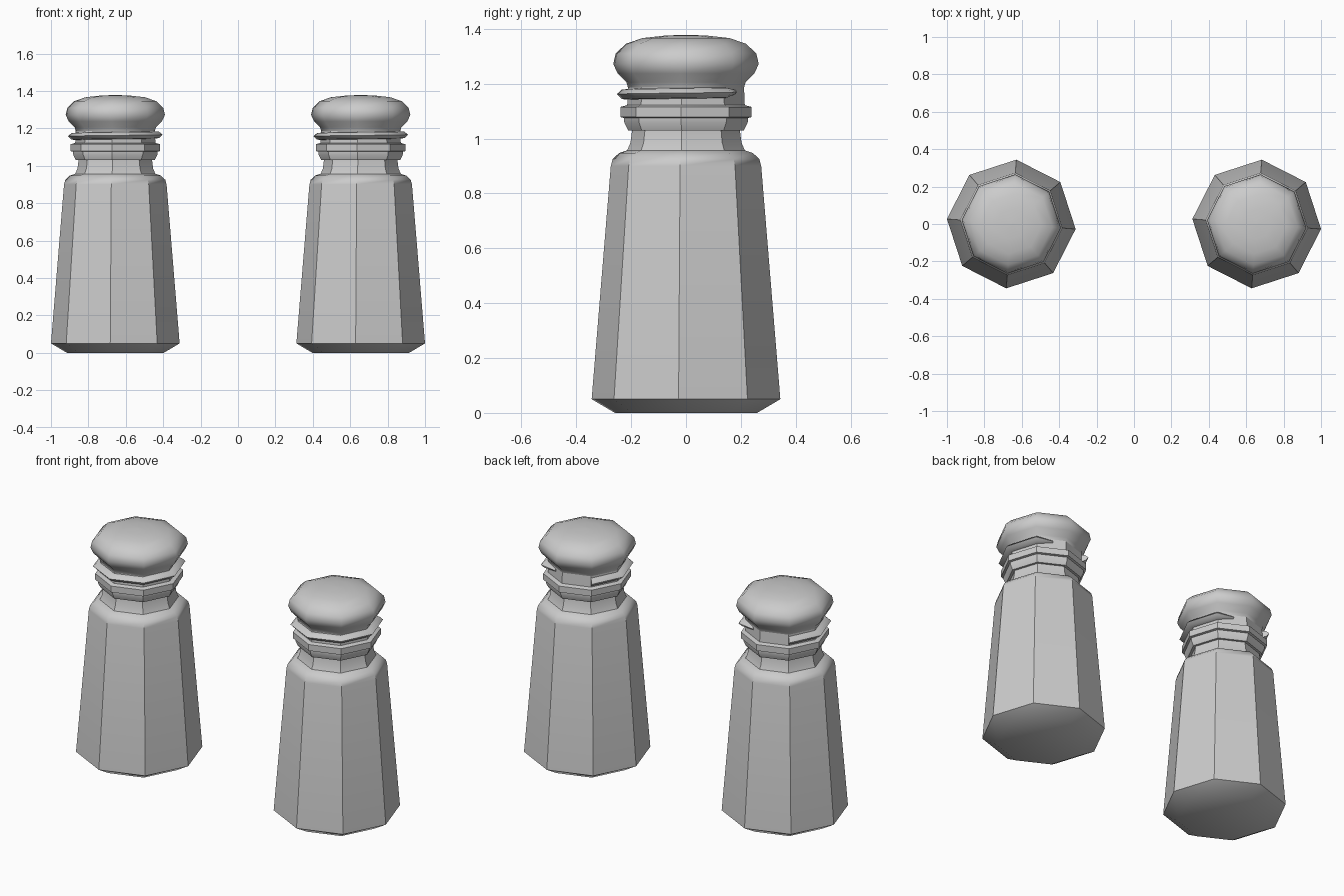
import bpy, bmesh, math

if "Cube" in bpy.data.objects:
    bpy.data.objects.remove(bpy.data.objects["Cube"])

SIDES = 8
TURN = math.radians(-4.5)      # slight twist of the octagons
CENTRE = 0.656

grey = bpy.data.materials.new("light grey")
grey.diffuse_color = (0.6, 0.6, 0.6, 1)
grey.use_nodes = True
grey.node_tree.nodes["Principled BSDF"].inputs["Base Color"].default_value = grey.diffuse_color


def finish(bm, name, x, angle):
    bmesh.ops.recalc_face_normals(bm, faces=bm.faces)
    me = bpy.data.meshes.new(name)
    bm.to_mesh(me)
    bm.free()
    me.materials.append(grey)
    for p in me.polygons:
        p.use_smooth = True
    me.set_sharp_from_angle(angle=math.radians(angle))
    ob = bpy.data.objects.new(name, me)
    ob.location.x = x
    bpy.context.collection.objects.link(ob)


def lathe(name, x, profile, angle):
    """Octagonal turned solid from (radius, height) pairs, capped at both ends."""
    bm = bmesh.new()
    rings = []
    for r, z in profile:
        rings.append([bm.verts.new((r * math.cos(TURN + i * math.tau / SIDES),
                                    r * math.sin(TURN + i * math.tau / SIDES), z))
                      for i in range(SIDES)])
    for a, b in zip(rings, rings[1:]):
        for i in range(SIDES):
            j = (i + 1) % SIDES
            bm.faces.new((a[i], a[j], b[j], b[i]))
    bm.faces.new(rings[0])
    bm.faces.new(rings[-1])
    finish(bm, name, x, angle)


def thread(name, x):
    """Single screw thread following the octagon, open at the back right."""
    bm = bmesh.new()
    angles = [65] + [40.5 - 45 * k for k in range(7)]
    section = [(0.20, -0.022), (0.235, -0.018), (0.253, 0), (0.235, 0.016), (0.20, 0.02)]
    rings = []
    for k, deg in enumerate(angles):
        a = math.radians(deg)
        z = 1.17 - 0.002 * k
        # keep the mid-side end point on the flat of the octagon
        flat = math.cos(math.pi / 8) / math.cos(math.radians(deg - 63)) if k == 0 else 1
        size = 0.4 if k == 0 else 1
        rings.append([bm.verts.new(((0.2 + (r - 0.2) * size) * flat * math.cos(a),
                                    (0.2 + (r - 0.2) * size) * flat * math.sin(a), z + h * size))
                      for r, h in section])
    n = len(section)
    for a, b in zip(rings, rings[1:]):
        for i in range(n):
            j = (i + 1) % n
            bm.faces.new((a[i], a[j], b[j], b[i]))
    bm.faces.new(rings[0])
    bm.faces.new(rings[-1])
    finish(bm, name, x, 50)


body = [(0.26, 0), (0.345, 0.05), (0.275, 0.9), (0.268, 0.925), (0.245, 0.947),
        (0.215, 0.957), (0.203, 0.985), (0.197, 1.03)]
collar = [(0.19, 1.03), (0.212, 1.03), (0.226, 1.06), (0.226, 1.075), (0.24, 1.078),
          (0.24, 1.115), (0.215, 1.122), (0.212, 1.19)]
cap = [(0.212, 1.185), (0.218, 1.205), (0.25, 1.237), (0.266, 1.272), (0.257, 1.31),
       (0.22, 1.345), (0.16, 1.366), (0.08, 1.375), (0.01, 1.378)]

for side, x in (("left", -CENTRE), ("right", CENTRE)):
    lathe(side + "_shaker_body", x, body, 40)
    lathe(side + "_collar", x, collar, 40)
    thread(side + "_screw_thread", x)
    lathe(side + "_cap", x, cap, 60)
